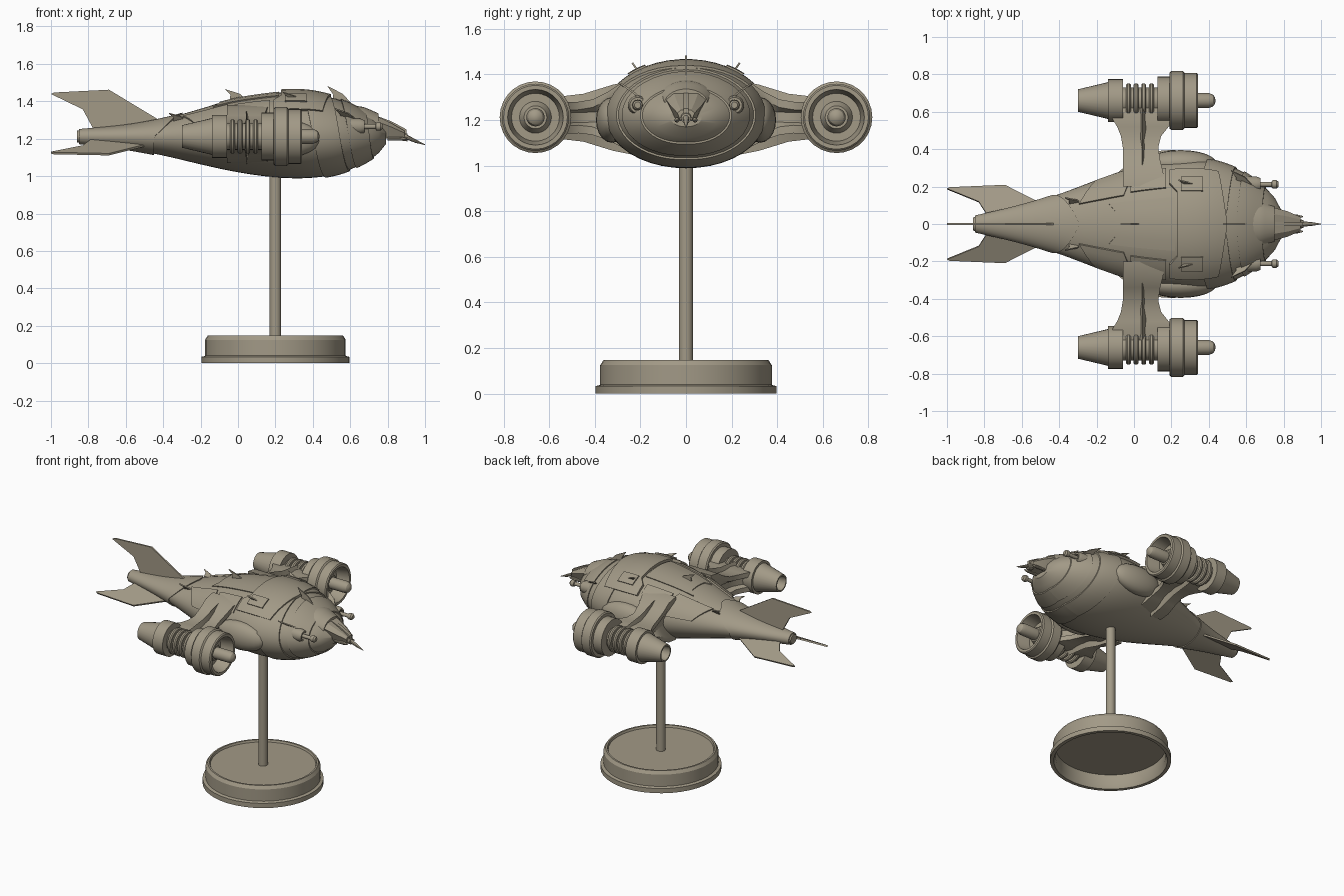
import bpy, bmesh, math
from math import sin, cos, pi, radians

if "Cube" in bpy.data.objects:
    bpy.data.objects.remove(bpy.data.objects["Cube"])

mat = bpy.data.materials.new("tan_clay")
mat.diffuse_color = (0.36, 0.32, 0.24, 1)
mat.use_nodes = True
mat.node_tree.nodes["Principled BSDF"].inputs["Base Color"].default_value = mat.diffuse_color


def make(name, verts, faces, angle=30):
    bm = bmesh.new()
    vs = [bm.verts.new(v) for v in verts]
    for f in faces:
        bm.faces.new([vs[i] for i in f])
    bmesh.ops.remove_doubles(bm, verts=bm.verts, dist=1e-5)
    bmesh.ops.recalc_face_normals(bm, faces=bm.faces)
    me = bpy.data.meshes.new(name)
    bm.to_mesh(me)
    bm.free()
    me.materials.append(mat)
    for p in me.polygons:
        p.use_smooth = True
    me.set_sharp_from_angle(angle=radians(angle))
    ob = bpy.data.objects.new(name, me)
    bpy.context.collection.objects.link(ob)
    return ob


def loft(name, rings, caps=True, angle=30):
    n = len(rings[0])
    verts = [p for r in rings for p in r]
    faces = [(i * n + j, i * n + (j + 1) % n, (i + 1) * n + (j + 1) % n, (i + 1) * n + j)
             for i in range(len(rings) - 1) for j in range(n)]
    if caps:
        faces += [tuple(range(n)), tuple(range((len(rings) - 1) * n, len(rings) * n))]
    return make(name, verts, faces, angle)


def lathe_x(name, prof, y, z, n=28):
    """prof is (x, radius), closed on the axis at both ends"""
    return loft(name, [[(x, y + r * cos(2 * pi * k / n), z + r * sin(2 * pi * k / n))
                        for k in range(n)] for x, r in prof], caps=False)


def lathe_z(name, prof, x, n=40):
    return loft(name, [[(x + r * cos(2 * pi * k / n), r * sin(2 * pi * k / n), z)
                        for k in range(n)] for r, z in prof], caps=False)


def slab(name, pts, t):
    return loft(name, [[tuple(a + s * b for a, b in zip(p, t)) for p in pts] for s in (-1, 1)])


# hull shape: x, half width, top z, bottom z
ZC = 1.212
ST = [(-.86, .035, 1.243, 1.18), (-.6, .098, 1.268, 1.147), (-.4, .16, 1.305, 1.11),
      (-.2, .235, 1.36, 1.063), (-.05, .288, 1.405, 1.03), (.1, .325, 1.432, 1.005),
      (.25, .348, 1.448, .99), (.38, .345, 1.445, .99), (.5, .315, 1.42, 1.005),
      (.6, .268, 1.385, 1.035), (.7, .195, 1.33, 1.085), (.76, .13, 1.29, 1.13),
      (.79, .07, 1.255, 1.17)]


def section(x):
    x = min(max(x, ST[0][0]), ST[-1][0])
    i = max(k for k in range(len(ST) - 1) if ST[k][0] <= x)
    p1, p2 = ST[i], ST[i + 1]
    p0, p3 = ST[max(i - 1, 0)], ST[min(i + 2, len(ST) - 1)]
    d = p2[0] - p1[0]
    t = (x - p1[0]) / d
    out = []
    for c in (1, 2, 3):
        m1 = (p2[c] - p0[c]) / (p2[0] - p0[0]) * d
        m2 = (p3[c] - p1[c]) / (p3[0] - p1[0]) * d
        out.append((2*t**3 - 3*t*t + 1) * p1[c] + (t**3 - 2*t*t + t) * m1
                   + (3*t*t - 2*t**3) * p2[c] + (t**3 - t*t) * m2)
    return out


def hull_pt(x, th, off=0.0):
    w, zt, zb = section(x)
    h = zt - ZC if cos(th) > 0 else ZC - zb
    return (x, (w + off) * sin(th), ZC + (h + off) * cos(th))


N = 40
xs = [-.86 + 1.65 * i / 44 for i in range(45)]
loft("hull", [[hull_pt(x, 2 * pi * k / N) for k in range(N)] for x in xs])


# armour plates wrapped on the hull between two edge curves
def plate(name, x0, x1, t0, t1, off=.011, nx=8):
    nt = max(4, int(abs(t1 - t0) * 7))
    rings = []
    for j in range(nt + 1):
        th = t0 + (t1 - t0) * j / nt
        a, b = x0(abs(th)), x1(abs(th))
        line = [a + (b - a) * i / nx for i in range(nx + 1)]
        rings.append([hull_pt(x, th, off) for x in line] +
                     [hull_pt(x, th, -.01) for x in reversed(line)])
    return loft(name, rings)


plate("tail_sleeve", lambda t: -.85, lambda t: -.29 - .1 * min(t, 1.6), -pi, pi, .008, 14)
plate("front_band", lambda t: .33 + .045 * t, lambda t: .49 + .035 * t, -pi, pi, .008)
plate("nose_band", lambda t: .545 + .03 * t, lambda t: .68 + .015 * t, -pi, pi, .008)
plate("saddle_plate", lambda t: .23 if t < .55 else .19, lambda t: .5 - .05 * t, -.95, .95, .018)
plate("spine_plate", lambda t: -.1 - .2 * max(0, t - .25), lambda t: .22, -.42, .42, .006, 10)
for s in (-1, 1):
    plate("side_plate", lambda t: -.3 + .12 * (t - .5), lambda t: -.06 + .1 * (t - .5),
          s * .55, s * 1.3, .01)
    plate("shoulder_plate", lambda t: -.02, lambda t: .17, s * .6, s * 1.05, .008)
    plate("saddle_hatch", lambda t: .25, lambda t: .37, s * .5, s * .75, .026, 4)


# hooked spines standing on the hull
def spine(x, th, l, h):
    w = hull_pt(x + l * .5, th)
    r = (0, sin(th), cos(th))
    t = (0, .004 * cos(th), -.004 * sin(th))
    prof = [(l, -.03), (l * .55, h * .45), (-.1 * l, h), (.15 * l, h * .4), (.1 * l, -.03)]
    slab("spine", [(x + a, w[1] + b * r[1], w[2] + b * r[2]) for a, b in prof], t)


spine(-.06, 0, .13, .05)
spine(.49, 0, .13, .08)
for s in (-1, 1):
    spine(.25, s * .62, .12, .055)
    spine(.53, s * .95, .11, .075)
    spine(-.36, s * .65, .1, .04)

# tail fins
FIN = [(-.4, .07), (-.69, .245), (-.985, .23), (-1, .222), (-.83, .14), (-.765, .02), (-.5, .02)]
for a, k in ((0, 1), (radians(116), .94), (radians(-116), .94)):
    slab("tail_fin", [(x, r * k * sin(a), 1.217 + r * k * cos(a)) for x, r in FIN],
         (0, .006 * cos(a), -.006 * sin(a)))

# engines
prof = [(-.24, 0), (-.24, .045), (-.3, .05), (-.3, .06), (-.14, .098), (-.14, .115),
        (-.06, .115), (-.06, .07)]
for i in range(4):
    c = -.03 + i * .041
    prof += [(c - .013, .07), (c - .013, .085), (c - .006, .092), (c + .006, .092),
             (c + .013, .085), (c + .013, .07)]
prof += [(.125, .07), (.125, .128), (.19, .128), (.19, .15), (.198, .157), (.262, .157),
         (.27, .147), (.335, .147), (.342, .14), (.342, .122), (.27, .108), (.25, .105),
         (.25, .07), (.29, .05), (.29, .04), (.4, .04), (.422, .032), (.433, .018), (.436, 0)]
for s in (-1, 1):
    y = s * .66
    lathe_x("engine", prof, y, 1.212)

    # strut: grooved front and back
    rings = []
    for yy, x0, x1, z0, z1 in ((.2, -.06, .17, 1.07, 1.38), (.28, -.06, .155, 1.08, 1.365),
                               (.34, -.06, .14, 1.11, 1.325), (.41, -.06, .13, 1.135, 1.29),
                               (.47, -.07, .145, 1.142, 1.28), (.52, -.09, .185, 1.14, 1.278),
                               (.56, -.115, .24, 1.14, 1.28), (.62, -.115, .24, 1.15, 1.27)):
        m = (z0 + z1) / 2
        g, e = .035, .035
        rings.append([(x, s * yy, z) for x, z in (
            (x0, z1), (x1, z1), (x1, z1 - e), (x1 - g, m + .022), (x1 - g, m - .022),
            (x1, z0 + e), (x1, z0), (x0, z0), (x0, z0 + e), (x0 + g, m - .022),
            (x0 + g, m + .022), (x0, z1 - e))])
    loft("strut", rings)

    # ridge blades over and under the strut
    for u in (1, -1):
        loft("strut_ridge", [[(.045 - w, s * yy, 1.21), (.045, s * yy, 1.21 + u * h),
                              (.045 + w, s * yy, 1.21)]
                             for yy, w, h in ((.22, .004, .165), (.32, .014, .145),
                                              (.45, .03, .105), (.62, .055, .085))])

    # blister where the strut meets the hull
    n = 20
    loft("strut_fairing", [[(.25 + .19 * cos(a), s * (.325 + .07 * sin(a) * cos(2 * pi * k / n)),
                             1.2 + .1 * sin(a) * sin(2 * pi * k / n)) for k in range(n)]
                           for a in [pi * i / 12 for i in range(13)]], caps=False)

    # nose guns
    lathe_x("gun_mount", [(.55, 0), (.55, .045), (.655, .042), (.675, .034), (.675, .024),
                          (.66, .02), (.66, 0)], s * .212, 1.265, 20)
    lathe_x("gun_barrel", [(.6, 0), (.6, .013), (.735, .013), (.738, .02), (.748, .023),
                           (.762, .022), (.772, .014), (.772, 0)], s * .212, 1.265, 14)
    # small prongs beside the beak
    lathe_x("beak_prong", [(.8, 0), (.8, .011), (.87, .011), (.9, .004), (.905, 0)],
            s * .04, 1.2, 10)

# collar around the cockpit
n = 28
loft("cockpit_collar", [[(x, ry * cos(2 * pi * k / n), z + rz * sin(2 * pi * k / n))
                         for k in range(n)]
                        for x, ry, rz, z in ((.6, .14, .1, 1.28), (.67, .128, .09, 1.28),
                                             (.7, .115, .08, 1.278), (.75, .095, .066, 1.27))])

# angular cockpit beak and its spike
loft("cockpit_beak", [[(x, -w * .6, zt), (x, w * .6, zt), (x, w, zt - (zt - zb) * .25),
                       (x, w * .6, zb), (x, -w * .6, zb), (x, -w, zt - (zt - zb) * .25)]
                      for x, w, zt, zb in ((.66, .09, 1.34, 1.2), (.74, .09, 1.322, 1.205),
                                           (.82, .068, 1.283, 1.2), (.89, .038, 1.243, 1.195))],
     angle=10)
slab("canopy_rib", [(.7, 0, 1.338), (.82, 0, 1.293), (.9, 0, 1.25), (.9, 0, 1.22), (.7, 0, 1.28)],
     (0, .012, 0))
n = 10
loft("beak_spike", [[(x, r * cos(2 * pi * k / n), z + r * sin(2 * pi * k / n)) for k in range(n)]
                    for x, r, z in ((.87, .026, 1.215), (.905, .022, 1.207), (.906, .014, 1.207),
                                    (.95, .01, 1.187), (1, .002, 1.168))])

# display stand
lathe_z("stand_pole", [(0, .1), (.031, .1), (.031, 1.05), (0, 1.05)], .2, 24)
lathe_z("stand_base", [(0, .132), (.345, .132), (.35, .147), (.362, .147), (.376, .125),
                       (.376, .04), (.384, .036), (.396, .034), (.396, 0), (.372, 0),
                       (.36, .03), (.36, .1), (0, .1)], .2)
